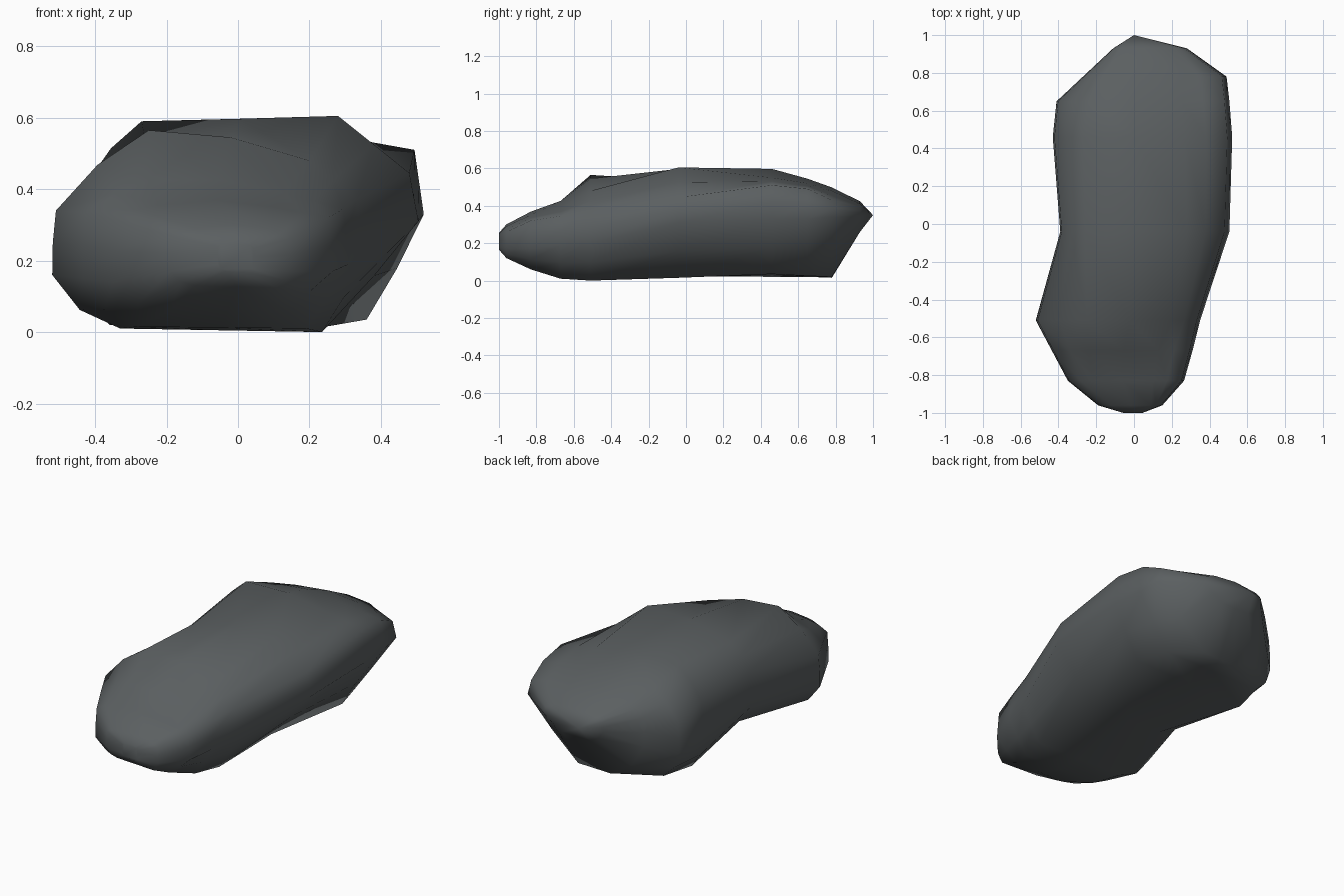
import bpy, bmesh

if "Cube" in bpy.data.objects:
    bpy.data.objects.remove(bpy.data.objects["Cube"])

# Cross-sections from front to back:
# y | bottom left x, z | bottom right x, z | left x, low z, high z |
# top left x, z | top right x, z | right x, high z, low z
SECTIONS = [
    (-0.96, -.12, .13, .12, .12, -.19, .17, .27, -.12, .29, .09, .29, .15, .26, .17),
    (-0.83, -.19, .06, .13, .06, -.35, .14, .315, -.22, .355, .10, .35, .265, .32, .17),
    (-0.67, -.28, .015, .19, .01, -.435, .15, .335, -.24, .425, .13, .39, .31, .345, .19),
    (-0.51, -.33, .01, .235, .00, -.52, .16, .34, -.25, .565, .20, .48, .35, .37, .20),
    (-0.04, -.21, .025, .245, .015, -.39, .18, .39, -.26, .535, .28, .605, .505, .445, .31),
    (0.46, -.36, .02, .36, .035, -.43, .20, .42, -.27, .59, .27, .55, .52, .51, .33),
    (0.65, -.31, .02, .30, .025, -.41, .18, .36, -.24, .52, .25, .52, .505, .49, .33),
    (0.78, -.05, .015, .16, .02, -.27, .23, .40, -.17, .475, .24, .48, .49, .43, .34),
    (0.93, -.02, .26, .16, .26, -.11, .33, .39, -.07, .41, .21, .41, .28, .38, .34),
]
# Outward bulge of each outline edge, from the bottom round to the left
BULGE = (0, .02, 0, 0, .05, .06, .02, .12)


def rounded(pts):
    """Add a bulged midpoint to every edge of an outline."""
    out = []
    for k, (x, z) in enumerate(pts):
        x2, z2 = pts[(k + 1) % len(pts)]
        dx, dz = x2 - x, z2 - z
        out += [(x, z), ((x + x2) / 2 + dz * BULGE[k], (z + z2) / 2 - dx * BULGE[k])]
    return out


outlines = []
for y, bl, zl, br, zr, lx, l0, l1, tlx, tlz, trx, trz, rx, r1, r0 in SECTIONS:
    outlines.append((y, rounded([(bl, zl), (br, zr), (rx, r0), (rx * .95, r1),
                                 (trx, trz), (tlx, tlz), (lx * .98, l1), (lx, l0)])))

# Blunt front end: a shrunken copy of the first section
front = [(x * .3, .21 + (z - .21) * .5) for x, z in outlines[0][1]]
outlines.insert(0, (-1.0, front))

# Rock body: loft through the sections
bm = bmesh.new()
rings = [[bm.verts.new((x, y, z)) for x, z in pts] for y, pts in outlines]
n = len(rings[0])
for a, b in zip(rings, rings[1:]):
    for i in range(n):
        j = (i + 1) % n
        bm.faces.new((a[i], a[j], b[j], b[i]))
bm.faces.new(rings[0])

# Pointed back end
tip = bm.verts.new((0, 1, .35))
for i in range(n):
    bm.faces.new((rings[-1][i], rings[-1][(i + 1) % n], tip))

bmesh.ops.recalc_face_normals(bm, faces=bm.faces)
for f in bm.faces:
    f.smooth = True

mesh = bpy.data.meshes.new("rock")
bm.to_mesh(mesh)
bm.free()
rock = bpy.data.objects.new("rock", mesh)
bpy.context.collection.objects.link(rock)

# Dark grey stone
stone = bpy.data.materials.new("dark grey stone")
stone.diffuse_color = (0.104, 0.115, 0.119, 1)
stone.use_nodes = True
stone.node_tree.nodes["Principled BSDF"].inputs["Base Color"].default_value = stone.diffuse_color
mesh.materials.append(stone)
